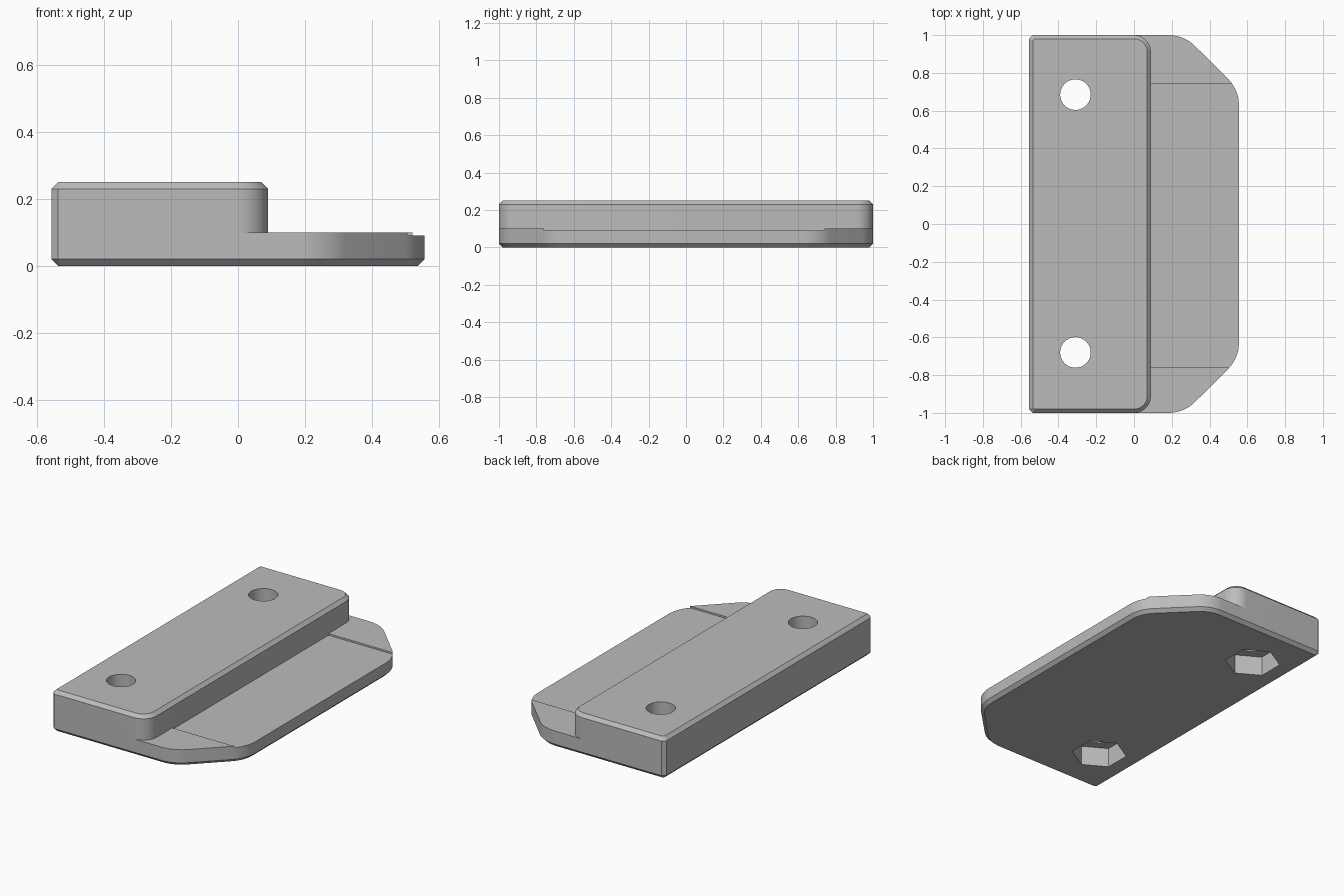
import bpy, bmesh, math
from mathutils import Vector

if "Cube" in bpy.data.objects:
    bpy.data.objects.remove(bpy.data.objects["Cube"], do_unlink=True)

grey = bpy.data.materials.new("light grey plastic")
grey.use_nodes = True
colour = (0.5, 0.5, 0.5, 1)
grey.diffuse_color = colour
grey.node_tree.nodes["Principled BSDF"].inputs["Base Color"].default_value = colour


def rounded(corners):
    """Outline from (x, y, radius, segments), counter-clockwise; one segment makes a chamfer."""
    points = []
    for i, (x, y, radius, segments) in enumerate(corners):
        p = Vector((x, y))
        before = (Vector(corners[i - 1][:2]) - p).normalized()
        after = (Vector(corners[(i + 1) % len(corners)][:2]) - p).normalized()
        half = before.angle(after) / 2
        start = p + before * radius / math.tan(half)
        centre = p + (before + after).normalized() * radius / math.sin(half)
        sweep = math.pi - 2 * half
        for k in range(segments + 1):
            a = sweep * k / segments
            d = start - centre
            points.append(centre + Vector((d.x * math.cos(a) - d.y * math.sin(a),
                                           d.x * math.sin(a) + d.y * math.cos(a))))
    return points


def inset(points, amount):
    """Move every side of an outline inward by the same amount."""
    result = []
    for i, p in enumerate(points):
        a = (p - points[i - 1]).normalized()
        b = (points[(i + 1) % len(points)] - p).normalized()
        na, nb = Vector((-a.y, a.x)), Vector((-b.y, b.x))
        result.append(p + (na + nb) * amount / (1 + na.dot(nb)))
    return result


def prism(name, outline, levels):
    """Solid through the outline at each (z, inset) level."""
    bm = bmesh.new()
    rings = [[bm.verts.new((p.x, p.y, z)) for p in inset(outline, amount)]
             for z, amount in levels]
    n = len(outline)
    for low, high in zip(rings, rings[1:]):
        for i in range(n):
            j = (i + 1) % n
            bm.faces.new((low[i], low[j], high[j], high[i]))
    bm.faces.new(rings[0][::-1])
    bm.faces.new(rings[-1])
    mesh = bpy.data.meshes.new(name)
    bm.to_mesh(mesh)
    bm.free()
    mesh.materials.append(grey)
    obj = bpy.data.objects.new(name, mesh)
    bpy.context.collection.objects.link(obj)
    return obj


def combine(target, tool, operation):
    """Apply a boolean and delete the tool."""
    mod = target.modifiers.new("combine", "BOOLEAN")
    mod.operation, mod.solver, mod.object = operation, "EXACT", tool
    bpy.context.view_layer.objects.active = target
    bpy.ops.object.modifier_apply(modifier=mod.name)
    bpy.data.objects.remove(tool, do_unlink=True)


def polygon(x, y, radius, sides):
    """Regular outline with a corner pointing along y."""
    return [Vector((x - radius * math.sin(a), y + radius * math.cos(a)))
            for a in (2 * math.pi * k / sides for k in range(sides))]


LEFT, RIGHT, STEP, END = -0.556, 0.556, 0.09, 1.0
EDGE, LEDGE, TOP = 0.02, 0.1, 0.25
CHAMFER = EDGE / math.tan(math.pi / 8) * math.tan(math.pi / 8) 

# Base plate with sloped, rounded outer corners
plate = prism("mounting_plate", rounded([
    (LEFT, -END, CHAMFER, 1), (0.265, -END, 0.2, 10), (RIGHT, -0.71, 0.2, 10),
    (RIGHT, 0.71, 0.2, 10), (0.265, END, 0.2, 10), (LEFT, END, CHAMFER, 1)]),
    [(0, EDGE), (EDGE, 0), (LEDGE, 0)])

# Shallow recess between the two raised ends of the ledge
recess = prism("recess_cutter", [Vector(p) for p in
               ((STEP, -0.76), (0.7, -0.76), (0.7, 0.74), (STEP, 0.74))],
               [(0.09, 0), (0.2, 0)])
combine(plate, recess, "DIFFERENCE")

# Raised block along the left side
block = prism("raised_block", rounded([
    (LEFT, -END, CHAMFER, 1), (STEP, -END, 0.09, 14),
    (STEP, END, 0.09, 14), (LEFT, END, CHAMFER, 1)]),
    [(LEDGE, 0), (TOP - EDGE, 0), (TOP, EDGE)])
combine(plate, block, "UNION")

# Screw holes with hexagonal nut pockets underneath
for y in (-0.68, 0.685):
    hole = prism("hole_cutter", polygon(-0.31, y, 0.081, 40), [(-0.1, 0), (0.4, 0)])
    combine(plate, hole, "DIFFERENCE")
    pocket = prism("pocket_cutter", polygon(-0.31, y, 0.157, 6), [(-0.1, 0), (0.12, 0)])
    combine(plate, pocket, "DIFFERENCE")

bpy.ops.object.select_all(action="DESELECT")
plate.select_set(True)
bpy.context.view_layer.objects.active = plate
bpy.ops.object.shade_smooth_by_angle(angle=math.radians(25))
